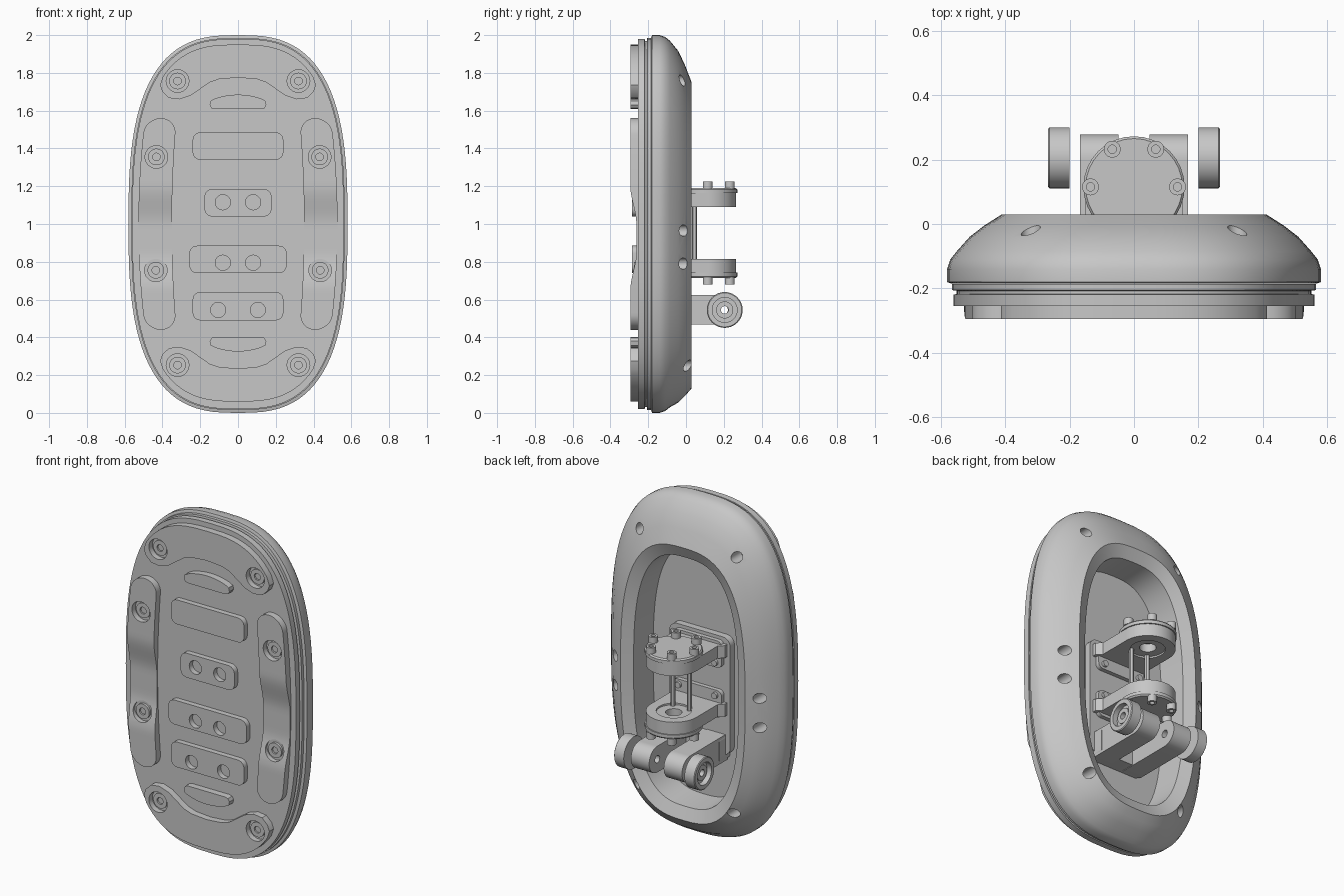
import bpy, bmesh, math
from mathutils import Vector

cube = bpy.data.objects.get("Cube")
if cube:
    bpy.data.objects.remove(cube)

grey = bpy.data.materials.new("plain_grey")
grey.use_nodes = True
grey.diffuse_color = (0.57, 0.57, 0.57, 1)
grey.node_tree.nodes["Principled BSDF"].inputs["Base Color"].default_value = (0.57, 0.57, 0.57, 1)


def loft(name, rings, closed=False):
    """Skin a list of equal rings; closed joins last to first, otherwise cap."""
    bm = bmesh.new()
    rows = [[bm.verts.new(p) for p in r] for r in rings]
    n = len(rows[0])
    pairs = list(zip(rows, rows[1:])) + ([(rows[-1], rows[0])] if closed else [])
    for a, b in pairs:
        for i in range(n):
            bm.faces.new((a[i], a[(i + 1) % n], b[(i + 1) % n], b[i]))
    if not closed:
        bm.faces.new(rows[0])
        bm.faces.new(rows[-1])
    bmesh.ops.recalc_face_normals(bm, faces=bm.faces)
    me = bpy.data.meshes.new(name)
    bm.to_mesh(me)
    bm.free()
    me.materials.append(grey)
    ob = bpy.data.objects.new(name, me)
    bpy.context.collection.objects.link(ob)
    return ob


def place(axis, u, v, d):
    return Vector({"x": (d, u, v), "y": (u, d, v), "z": (u, v, d)}[axis])


def prism(name, pts, axis, lo, hi):
    return loft(name, [[place(axis, u, v, d) for u, v in pts] for d in (lo, hi)])


def arc(u, v, r, start=0, end=360, n=32):
    full = end - start == 360
    steps = n if full else n + 1
    angles = [math.radians(start + (end - start) * i / n) for i in range(steps)]
    return [(u + r * math.cos(t), v + r * math.sin(t)) for t in angles]


def rod(name, axis, u, v, r, lo, hi, n=32):
    return prism(name, arc(u, v, r, n=n), axis, lo, hi)


def lathe(name, axis, u, v, profile, closed=True):
    return loft(name, [[place(axis, *p, d) for p in arc(u, v, r)] for r, d in profile], closed)


def rounded(u0, u1, v0, v1, r):
    pts = []
    for u, v, s in ((u1 - r, v1 - r, 0), (u0 + r, v1 - r, 90), (u0 + r, v0 + r, 180), (u1 - r, v0 + r, 270)):
        pts += arc(u, v, r, s, s + 90, 6)
    return pts


def cut(ob, *cutters):
    for c in cutters:
        c.hide_render = True
        m = ob.modifiers.new("cut", "BOOLEAN")
        m.operation, m.solver, m.object = "DIFFERENCE", "EXACT", c
        bpy.context.view_layer.objects.active = ob
        bpy.ops.object.modifier_apply(modifier=m.name)
        bpy.data.objects.remove(c)


def power(x, p):
    return math.copysign(abs(x) ** p, x)


def oval(a, b, cz, squareness=2.8, n=96):
    """Squared oval outline in x and z."""
    k = 2 / squareness
    ts = [math.tau * i / n for i in range(n)]
    return [(a * power(math.cos(t), k), cz + b * power(math.sin(t), k)) for t in ts]


def oval_loft(name, sections):
    return loft(name, [[place("y", u, v, y) for u, v in oval(a, b, cz)] for a, b, cz, y in sections])


# Domed back shell with a sunken opening
shell = oval_loft("back_shell", [
    (.565, .985, 1, -.185), (.58, 1, 1, -.18), (.58, 1, 1, -.14), (.57, .99, 1, -.11),
    (.55, .97, 1, -.085), (.51, .93, .985, -.04), (.465, .875, .965, -.005), (.41, .81, .94, .03),
    (.345, .74, .94, 0), (.335, .73, .94, -.17)])
for side in (-1, 1):
    for x, z in ((.32, 1.76), (.475, .965), (.475, .79), (.32, .25)):
        cut(shell, rod("hole_cutter", "y", side * x, z, .03, -.1, .1, 20))

# Front plate with a groove around its edge
oval_loft("front_plate", [
    (a, a + .42, 1, y) for a, y in
    ((.565, -.186), (.565, -.205), (.55, -.207), (.55, -.217), (.56, -.219), (.56, -.255))])

BACK, FRONT = -.252, -.295


def recessed_screw(pad, x, z):
    cut(pad, rod("recess_cutter", "y", x, z, .06, -.262, -.32))
    lathe("pad_screw", "y", x, z, [(.044, -.258), (.044, -.276), (.02, -.276), (.02, -.258)])
    rod("screw_core", "y", x, z, .02, -.256, -.268, 6)


# End caps with scalloped inner edges, and a lens pad beside each
half = [(.413, 1.735), (.4, 1.70), (.365, 1.667), (.31, 1.66), (.25, 1.68), (.2, 1.715),
        (.15, 1.75), (.1, 1.767)]
outer = [p for p in oval(.53, .95, 1, 2.9) if p[1] > 1.75]
cap = outer + [(-x, z) for x, z in half] + [(0, 1.775)] + half[::-1]
lens_side = [(.12, 1.608), (.14, 1.613), (.15, 1.63), (.145, 1.652)]
lens = lens_side + [(.03 * i, 1.685 - .02 * (i / 4) ** 2) for i in range(4, -5, -1)]
lens += [(-x, z) for x, z in lens_side[::-1]]
for name, flip in (("top", False), ("bottom", True)):
    def up(z):
        return 2.01 - z if flip else z
    pad = prism(name + "_cap", [(x, up(z)) for x, z in cap], "y", BACK, FRONT)
    for x in (-.32, .32):
        recessed_screw(pad, x, up(1.757))
    prism(name + "_lens_pad", [(x, up(z)) for x, z in lens], "y", BACK, FRONT)

# Long side pads with a dipped middle
for side in (-1, 1):
    rings = []
    for i in range(61):
        u = -math.cos(math.pi * i / 60)
        z = 1 + .56 * u
        xin, xout = .35 - .025 * u * u, .527 - .035 * u * u
        d = min(1, (.56 - abs(z - 1)) / .08)
        w = max(.08, math.sqrt(max(0, 1 - (1 - d) ** 2))) * (xout - xin) / 2
        mid = (xin + xout) / 2
        s = min(1, max(0, (abs(z - .925) - .07) / .21))
        y = -.262 - .033 * s * s * (3 - 2 * s)
        rings.append([(side * (mid + a * w), b, z) for a, b in ((-1, BACK), (1, BACK), (1, y), (-1, y))])
    pad = loft("side_pad", rings)
    recessed_screw(pad, side * .432, 1.355)
    recessed_screw(pad, side * .435, .755)

# Rounded centre pads, some with a pair of holes
for w, z0, z1, hx, hz in ((.24, 1.34, 1.485, 0, 0), (.177, 1.04, 1.185, .08, 1.115),
                          (.257, .74, .885, .08, .795), (.24, .49, .64, .105, .545)):
    pad = prism("centre_pad", rounded(-w, w, z0, z1, .04), "y", BACK, -.287)
    if hx:
        cut(pad, *[rod("hole_cutter", "y", s * hx, hz, .04, -.2, -.35) for s in (-1, 1)])

# Mounting plate inside the opening
prism("mount_plate", rounded(-.2, .2, .5, 1.2, .05), "y", -.175, -.13)

# Facing pair of bearing housings with screwed lids
for name, flip in (("upper", False), ("lower", True)):
    def up(z):
        return 1.905 - z if flip else z
    outline = arc(0, .115, .15, 0, 180) + [(-.15, -.08), (-.18, -.11), (-.18, -.14),
                                          (.18, -.14), (.18, -.11), (.15, -.08)]
    body = prism(name + "_housing", outline, "z", up(1.09), up(1.163))
    cut(body, rod("bore_cutter", "z", 0, .115, .095, up(1.05), up(1.15)))
    lathe(name + "_bearing", "z", 0, .115,
          [(.096, up(1.10)), (.096, up(1.15)), (.045, up(1.15)), (.045, up(1.10))])
    lathe(name + "_lid", "z", 0, .115,
          [(.157, up(1.163)), (.157, up(1.182)), (.15, up(1.19))], False)
    for k in range(6):
        t = math.radians(60 * k)
        x, y = .135 * math.cos(t), .115 + .135 * math.sin(t)
        lathe("lid_screw", "z", x, y, [(.026, up(1.185)), (.026, up(1.225)), (.013, up(1.225)),
                                       (.013, up(1.205)), (.002, up(1.205))], False)
    # Flange behind the housing, with bolts
    prism(name + "_flange", rounded(-.16, .16, *sorted((up(1.02), up(1.18))), .03), "y", -.14, -.105)
    for x in (-.12, .12):
        rod("flange_bolt", "y", x, up(1.05), .018, -.11, -.09, 16)

# Thin rods joining the housings
for x in (-.055, .055):
    rod("link_rod", "z", x, .045, .014, .8, 1.1, 12)

# Fork arms and free end wheels
prism("fork_bridge", rounded(-.17, .17, .47, .62, .02), "y", -.175, -.07)
for side in (-1, 1):
    arm = prism("fork_arm", arc(.2, .545, .078, -90, 90, 20) + [(-.15, .623), (-.15, .467)],
                "x", side * .048, side * .168)
    cut(arm, rod("pivot_cutter", "x", .2, .545, .022, side * .02, side * .2, 20))
    wheel = [(.095, .2), (.095, .262), (.09, .266), (.066, .266), (.066, .235), (.045, .235),
             (.045, .25), (.02, .25), (.02, .2)]
    lathe("end_wheel", "x", .205, .545, [(r, side * d) for r, d in wheel])

# Smooth curved surfaces, keep crisp edges
bpy.ops.object.select_all(action="DESELECT")
for ob in bpy.context.collection.objects:
    if ob.type == "MESH":
        ob.select_set(True)
        bpy.context.view_layer.objects.active = ob
bpy.ops.object.shade_smooth_by_angle(angle=math.radians(30))
